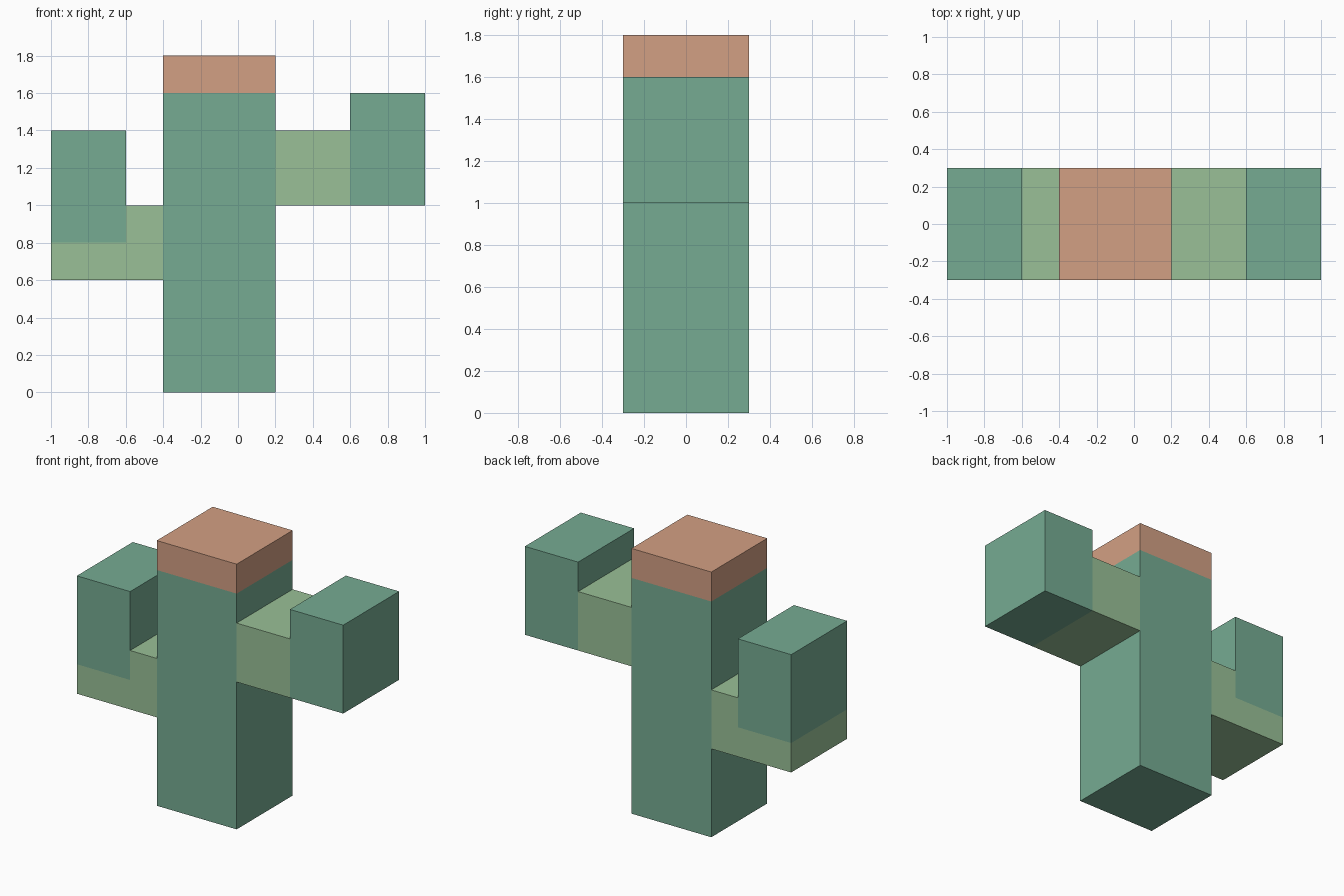
import bpy
import bmesh

if "Cube" in bpy.data.objects:
    bpy.data.objects.remove(bpy.data.objects["Cube"])

HALF_DEPTH = 0.3


def material(name, color):
    mat = bpy.data.materials.new(name)
    mat.diffuse_color = color
    mat.use_nodes = True
    mat.node_tree.nodes["Principled BSDF"].inputs["Base Color"].default_value = mat.diffuse_color
    return mat


def prism(name, profile, mat):
    """Extrude a front-view (x, z) outline through the full depth."""
    bm = bmesh.new()
    face = bm.faces.new([bm.verts.new((x, -HALF_DEPTH, z)) for x, z in profile])
    result = bmesh.ops.extrude_face_region(bm, geom=[face])
    verts = [v for v in result["geom"] if isinstance(v, bmesh.types.BMVert)]
    bmesh.ops.translate(bm, vec=(0, 2 * HALF_DEPTH, 0), verts=verts)
    bmesh.ops.recalc_face_normals(bm, faces=bm.faces)
    mesh = bpy.data.meshes.new(name)
    bm.to_mesh(mesh)
    bm.free()
    mesh.materials.append(mat)
    obj = bpy.data.objects.new(name, mesh)
    bpy.context.collection.objects.link(obj)
    return obj


def block(name, x0, x1, z0, z1, mat):
    return prism(name, [(x0, z0), (x1, z0), (x1, z1), (x0, z1)], mat)


dark_green = material("dark_green", (0.18, 0.41, 0.29, 1))
light_green = material("light_green", (0.32, 0.53, 0.31, 1))
terracotta = material("terracotta", (0.65, 0.35, 0.23, 1))

# Trunk and its coloured top
block("trunk", -0.4, 0.2, 0.0, 1.6, dark_green)
block("top_cap", -0.4, 0.2, 1.6, 1.8, terracotta)

# Right arm
block("right_branch", 0.2, 0.6, 1.0, 1.4, light_green)
block("right_arm_tip", 0.6, 1.0, 1.0, 1.6, dark_green)

# Left arm: stepped branch carrying the upright tip
prism("left_branch", [(-1.0, 0.6), (-0.4, 0.6), (-0.4, 1.0),
                      (-0.6, 1.0), (-0.6, 0.8), (-1.0, 0.8)], light_green)
block("left_arm_tip", -1.0, -0.6, 0.8, 1.4, dark_green)
